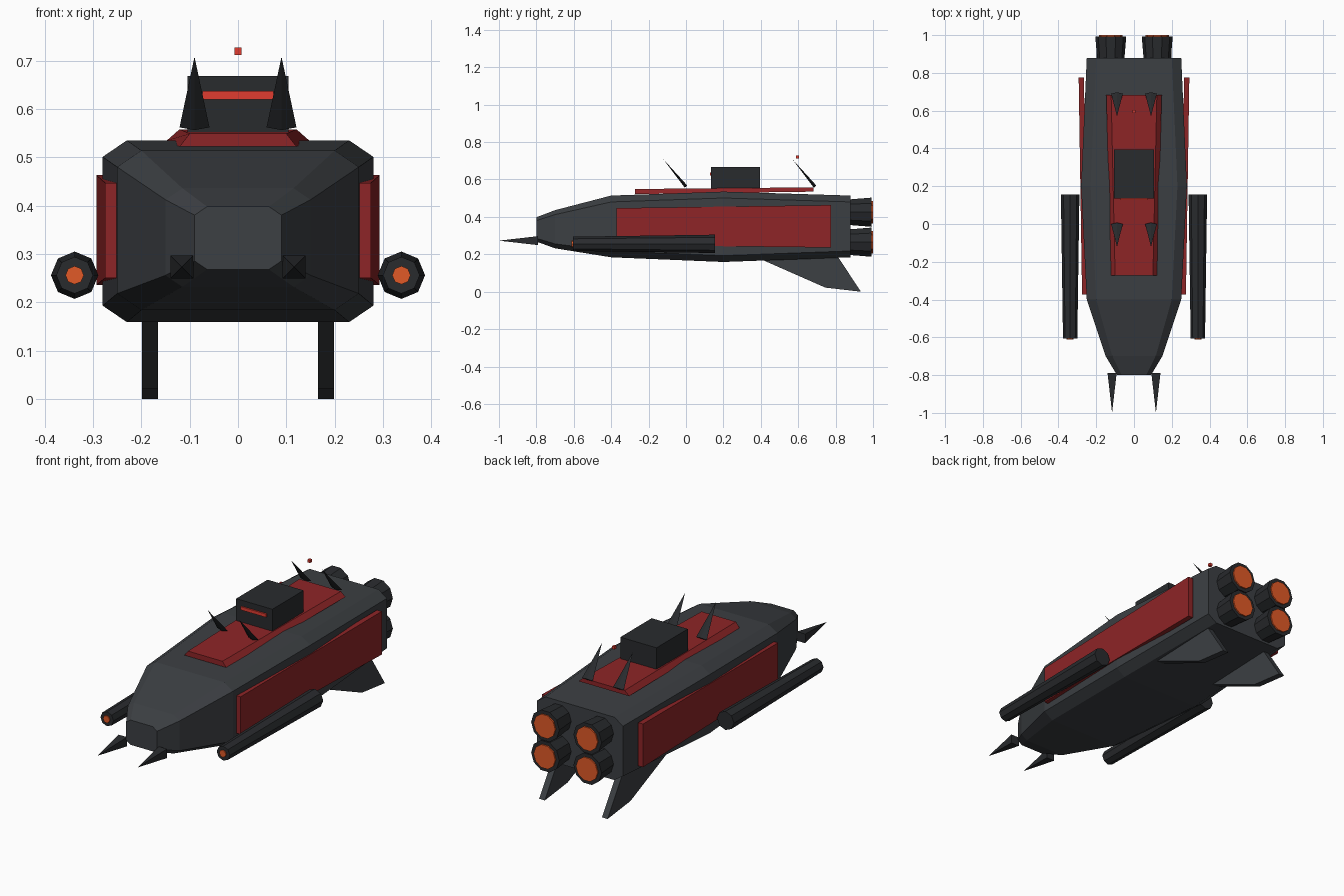
import bpy, bmesh
from math import cos, sin, pi
from mathutils import Vector

if "Cube" in bpy.data.objects:
    bpy.data.objects.remove(bpy.data.objects["Cube"])


def material(name, rgb):
    m = bpy.data.materials.new(name)
    m.diffuse_color = (*rgb, 1)
    m.use_nodes = True
    m.node_tree.nodes["Principled BSDF"].inputs["Base Color"].default_value = m.diffuse_color
    return m


HULL = material("hull_grey", (0.045, 0.05, 0.056))
DARK = material("dark_metal", (0.022, 0.024, 0.027))
RED = material("red_plating", (0.27, 0.018, 0.02))
GLOW = material("orange_glow", (0.75, 0.1, 0.02))
BRIGHT = material("red_light", (0.75, 0.045, 0.03))


def loft(name, rings, mat):
    """Skin a list of equal-length point rings and cap both ends."""
    bm = bmesh.new()
    vs = [[bm.verts.new(p) for p in r] for r in rings]
    n = len(vs[0])
    for a, b in zip(vs, vs[1:]):
        for i in range(n):
            j = (i + 1) % n
            bm.faces.new((a[i], a[j], b[j], b[i]))
    bm.faces.new(vs[0])
    bm.faces.new(vs[-1][::-1])
    bmesh.ops.remove_doubles(bm, verts=bm.verts, dist=1e-5)
    bmesh.ops.recalc_face_normals(bm, faces=bm.faces)
    me = bpy.data.meshes.new(name)
    bm.to_mesh(me)
    bm.free()
    me.materials.append(mat)
    ob = bpy.data.objects.new(name, me)
    bpy.context.collection.objects.link(ob)
    return ob


def ring_y(x, y, z, r, n, phase=0.0):
    return [(x + r * cos(2 * pi * i / n + phase), y,
             z + r * sin(2 * pi * i / n + phase)) for i in range(n)]


def tube(name, x, z, y0, r0, y1, r1, n, mat, phase=0.0):
    return loft(name, [ring_y(x, y0, z, r0, n, phase),
                       ring_y(x, y1, z, r1, n, phase)], mat)


def rect(y, x0, x1, z0, z1, inset=0.0):
    return [(x0, y, z0), (x1, y, z0), (x1 - inset, y, z1), (x0 + inset, y, z1)]


def octagon(y, w, h, c, cz):
    """Chamfered rectangle section: half width, half height, chamfer, centre."""
    q = [(w, h - c * 0.68), (w - c, h)]
    pts = q + [(-a, b) for a, b in q[::-1]]
    pts += [(-a, -b) for a, b in q] + [(a, -b) for a, b in q[::-1]]
    return [(a, y, cz + b) for a, b in pts]


# Main hull
loft("hull", [octagon(-0.80, 0.09, 0.065, 0.026, 0.333),
              octagon(-0.70, 0.15, 0.102, 0.035, 0.334),
              octagon(-0.40, 0.25, 0.165, 0.05, 0.349),
              octagon(0.20, 0.28, 0.188, 0.05, 0.347),
              octagon(0.88, 0.25, 0.165, 0.05, 0.349)], HULL)

# Deck plate, bridge block, window strip and beacon
loft("deck_plate", [rect(-0.272, -0.121, 0.121, 0.522, 0.549, 0.021),
                    rect(0.682, -0.147, 0.147, 0.535, 0.558, 0.026)], RED)
loft("bridge", [rect(y, -0.105, 0.105, 0.545, 0.668) for y in (0.135, 0.395)], DARK)
loft("bridge_window", [rect(y, -0.073, 0.073, 0.62, 0.637) for y in (0.127, 0.14)], BRIGHT)
loft("beacon", [rect(y, -0.0075, 0.0075, 0.712, 0.727) for y in (0.588, 0.603)], BRIGHT)

for s, side in ((-1, "left"), (1, "right")):
    # Side armour, flaring slightly to the rear
    loft(f"side_panel_{side}", [rect(-0.372, s * 0.248, s * 0.275, 0.25, 0.447),
                                rect(0.775, s * 0.265, s * 0.293, 0.236, 0.463)], RED)

    # Cannon with glowing muzzle
    tube(f"cannon_{side}", s * 0.338, 0.256, -0.605, 0.038, 0.155, 0.049, 8, DARK)
    tube(f"muzzle_{side}", s * 0.338, 0.256, -0.611, 0.019, -0.60, 0.019, 8, GLOW)

    # Nose spike
    tube(f"nose_spike_{side}", s * 0.116, 0.273, -0.79, 0.034, -1.0, 0, 4, DARK, pi / 4)

    # Engines with glowing exhaust
    for z, level in ((0.265, "lower"), (0.425, "upper")):
        tube(f"engine_{level}_{side}", s * 0.123, z, 0.85, 0.07, 0.993, 0.082, 10, DARK)
        tube(f"exhaust_{level}_{side}", s * 0.123, z, 0.98, 0.063, 1.0, 0.063, 10, GLOW)

    # Swept belly fin
    profile = [(0.36, 0.19), (0.42, 0.165), (0.745, 0.022), (0.935, 0.0),
               (0.82, 0.175), (0.81, 0.19)]
    loft(f"belly_fin_{side}", [[(x, y, z) for y, z in profile]
                               for x in (s * 0.166, s * 0.199)], HULL)

    # Thin forward-leaning deck spikes
    for y, place in ((0.0, "front"), (0.69, "rear")):
        base, tip = Vector((s * 0.09, y, 0.562)), Vector((s * 0.09, y - 0.121, 0.708))
        wide = Vector((0.031, 0, 0))
        thin = (tip - base).cross(wide).normalized() * 0.009
        loft(f"deck_spike_{place}_{side}",
             [[base + wide, base + thin, base - wide, base - thin], [tip] * 4], DARK)
